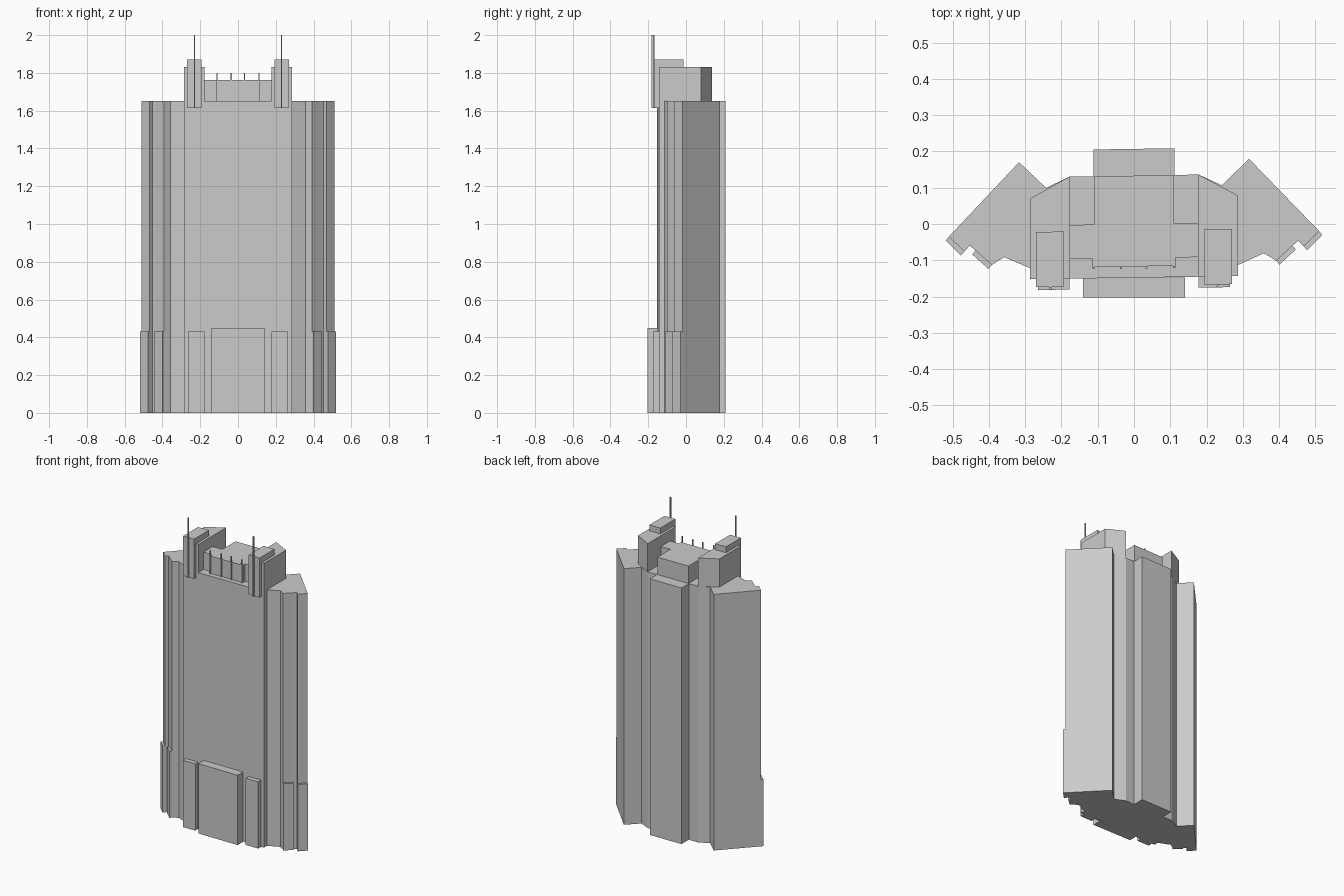
import bpy, bmesh

if "Cube" in bpy.data.objects:
    bpy.data.objects.remove(bpy.data.objects["Cube"])

SKEW = 0.015  # the plan is very slightly skewed


def prism(name, outline, z0, z1, skew=SKEW):
    """Extrude a plan outline from z0 to z1."""
    bm = bmesh.new()
    face = bm.faces.new([bm.verts.new((x, y + skew * x, z0)) for x, y in outline])
    top = bmesh.ops.extrude_face_region(bm, geom=[face])
    for v in top["geom"]:
        if isinstance(v, bmesh.types.BMVert):
            v.co.z = z1
    bmesh.ops.recalc_face_normals(bm, faces=bm.faces)
    mesh = bpy.data.meshes.new(name)
    bm.to_mesh(mesh)
    bm.free()
    obj = bpy.data.objects.new(name, mesh)
    bpy.context.collection.objects.link(obj)
    return obj


def box(name, x0, x1, y0, y1, z0, z1, skew=SKEW):
    return prism(name, [(x0, y0), (x1, y0), (x1, y1), (x0, y1)], z0, z1, skew)


def mirrored(half):
    """Complete a half outline (x > 0) across x = 0."""
    return half + [(-x, y) for x, y in reversed(half)]


# Main shaft with angled wings, stepped wing fronts and rear projection
shaft = [(0.285, -0.148), (0.285, -0.118), (0.358, -0.086), (0.392, -0.107),
         (0.437, -0.066), (0.453, -0.053), (0.468, -0.069), (0.51, -0.027),
         (0.317, 0.175), (0.242, 0.103), (0.177, 0.134), (0.112, 0.133),
         (0.112, 0.207)]
prism("tower_shaft", mirrored(shaft), 0, 1.65)

# Central roof block
roof = [(0.115, -0.117), (0.115, -0.094), (0.177, -0.094), (0.177, 0.0),
        (0.11, 0.0), (0.11, 0.133)]
prism("roof_block", mirrored(roof), 1.65, 1.762)

# Base panel in the middle of the front
box("entrance_panel", -0.14, 0.14, -0.203, -0.148, 0, 0.45, skew=0)

for s, side in ((1, "right"), (-1, "left")):
    # Tall shoulder blocks on the roof
    prism("shoulder_block_" + side,
          [(s * x, y) for x, y in [(0.177, -0.148), (0.287, -0.148),
                                   (0.287, 0.074), (0.177, 0.134)]], 1.65, 1.832)
    # Pylons hanging over the front edge, capped above the shoulders
    box("pylon_front_" + side, s * 0.193, s * 0.27, -0.17, -0.148, 1.615, 1.87)
    box("pylon_cap_" + side, s * 0.193, s * 0.27, -0.148, -0.018, 1.832, 1.87)
    # Tall masts
    box("mast_" + side, s * 0.227, s * 0.234, -0.178, -0.17, 1.615, 2.0)
    # Base panels on the front and on the wings
    box("base_panel_" + side, s * 0.178, s * 0.265, -0.178, -0.148, 0, 0.43)
    for i, (a, b) in enumerate([((0.392, -0.107), (0.437, -0.066)),
                                ((0.468, -0.069), (0.51, -0.027))]):
        dx, dy = 0.009, -0.011
        prism(f"wing_panel_{side}_{i}",
              [(s * x, y) for x, y in [a, (a[0] + dx, a[1] + dy),
                                       (b[0] + dx, b[1] + dy), b]], 0, 0.43)

# Short masts along the roof block
for i, x in enumerate((-0.112, -0.036, 0.034, 0.111)):
    box(f"short_mast_{i}", x - 0.003, x + 0.003, -0.123, -0.117, 1.65, 1.80)
